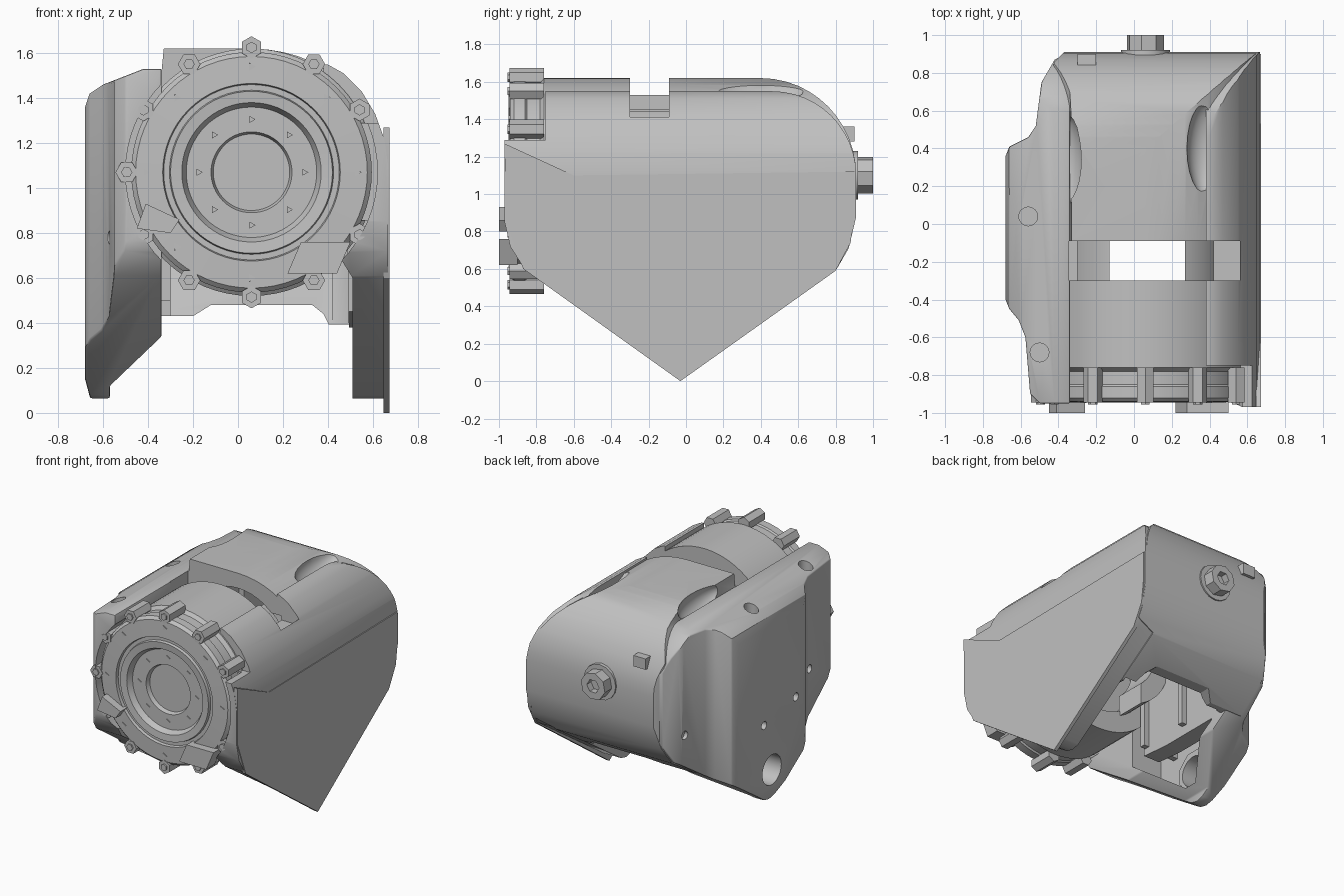
import bpy, bmesh, math
from mathutils import Vector, Matrix

cube = bpy.data.objects.get("Cube")
if cube:
    bpy.data.objects.remove(cube, do_unlink=True)

grey = bpy.data.materials.new("cast_grey")
grey.use_nodes = True
colour = (0.53, 0.53, 0.53, 1)
grey.diffuse_color = colour
grey.node_tree.nodes["Principled BSDF"].inputs["Base Color"].default_value = colour

CX, CZ = 0.06, 1.07      # drum axis


def finish(name, bm):
    bmesh.ops.recalc_face_normals(bm, faces=bm.faces)
    mesh = bpy.data.meshes.new(name)
    bm.to_mesh(mesh)
    bm.free()
    mesh.materials.append(grey)
    ob = bpy.data.objects.new(name, mesh)
    bpy.context.collection.objects.link(ob)
    return ob


def prism(name, pts, axis, a, b):
    """Extrude a 2D outline along an axis from a to b."""
    place = {"x": lambda p, t: (t, p[0], p[1]),
             "y": lambda p, t: (p[0], t, p[1]),
             "z": lambda p, t: (p[0], p[1], t)}[axis]
    bm = bmesh.new()
    face = bm.faces.new([bm.verts.new(place(p, a)) for p in pts])
    new = bmesh.ops.extrude_face_region(bm, geom=[face])["geom"]
    shift = Vector(place((0, 0), b - a))
    bmesh.ops.translate(bm, vec=shift, verts=[v for v in new if isinstance(v, bmesh.types.BMVert)])
    return finish(name, bm)


def box(name, x, y, z):
    return prism(name, [(x[0], z[0]), (x[1], z[0]), (x[1], z[1]), (x[0], z[1])], "y", *y)


def circle(u, v, r, n, turn=0.0):
    return [(u + r * math.cos(turn + math.tau * i / n),
             v + r * math.sin(turn + math.tau * i / n)) for i in range(n)]


def arc(u, v, ru, rv, start, end, n=12):
    steps = [math.radians(start + (end - start) * i / n) for i in range(n + 1)]
    return [(u + ru * math.cos(t), v + rv * math.sin(t)) for t in steps]


def lathe(name, profile, n=64):
    """Spin (radius, y) points around the drum axis."""
    bm = bmesh.new()
    vs = [bm.verts.new((CX + r, y, CZ)) for r, y in profile]
    edges = [bm.edges.new(pair) for pair in zip(vs, vs[1:])]
    bmesh.ops.spin(bm, geom=vs + edges, cent=(CX, 0, CZ), axis=(0, 1, 0),
                   angle=math.tau, steps=n)
    bmesh.ops.remove_doubles(bm, verts=bm.verts, dist=0.0005)
    return finish(name, bm)


def apply(ob, mod):
    bpy.context.view_layer.objects.active = ob
    bpy.ops.object.modifier_apply(modifier=mod.name)


def carve(ob, tool, operation="DIFFERENCE"):
    mod = ob.modifiers.new("carve", "BOOLEAN")
    mod.operation, mod.solver, mod.object = operation, "EXACT", tool
    apply(ob, mod)
    bpy.data.objects.remove(tool, do_unlink=True)


def round_edges(ob, width):
    mod = ob.modifiers.new("round", "BEVEL")
    mod.width, mod.segments, mod.limit_method = width, 2, "ANGLE"
    mod.angle_limit = math.radians(40)
    apply(ob, mod)


# Side outline shared by both covers (y, z)
side = ([(-0.09, 0.08), (-0.03, 0.065), (0.03, 0.08), (0.8, 0.6), (0.87, 0.72), (0.91, 0.88)]
        + arc(0.46, 1.1, 0.45, 0.45, 0, 90)
        + [(-0.95, 1.55), (-0.97, 1.5), (-0.97, 0.85), (-0.94, 0.72), (-0.87, 0.61)])
inner = [(y * 0.93, 0.9 + (z - 0.9) * 0.93) for y, z in side]
hollow = [p for p in inner if p[1] < 0.9]

# Right-hand flat cover, hollow behind its skin and hugging the drum
flat_cover = prism("flat_cover", side, "x", 0.3, 0.75)
carve(flat_cover, prism("cut", [(0.51, -0.1), (0.668, -0.1), (0.668, 1.1), (0.65, 1.22), (0.61, 1.33),
                                (0.55, 1.43), (0.47, 1.51), (0.38, 1.56), (0.38, 0.66), (0.46, 0.68),
                                (0.51, 0.6)], "y", -2, 2), "INTERSECT")
carve(flat_cover, prism("cut", hollow, "x", 0.2, 0.625))
carve(flat_cover, prism("cut", circle(CX, CZ, 0.535, 64), "y", -0.8, 0.8))
carve(flat_cover, box("cut", (0.3, 0.9), (-1.1, -0.75), (1.29, 1.7)))

# Thin outer skin with a pointed foot
prism("cover_skin", [(-0.03, 0.0), (0.8, 0.59), (0.88, 0.74), (0.9, 0.9), (0.9, 1.12),
                     (-0.6, 1.1), (-0.97, 1.27), (-0.965, 0.85), (-0.87, 0.6)], "x", 0.647, 0.673)

# Left-hand cover with a raised middle
raised_cover = prism("raised_cover", side, "x", -0.75, -0.3)
carve(raised_cover, prism("cut", [(-0.34, -0.95), (-0.5, -0.95), (-0.55, -0.9), (-0.575, -0.6),
                                  (-0.61, -0.51), (-0.66, -0.45), (-0.68, -0.4), (-0.68, 0.36),
                                  (-0.66, 0.41), (-0.56, 0.46), (-0.52, 0.52), (-0.49, 0.75),
                                  (-0.42, 0.87), (-0.34, 0.91)], "z", -1, 3), "INTERSECT")
carve(raised_cover, prism("cut", [(-0.57, 0.0), (-0.64, 0.0), (-0.68, 0.15), (-0.68, 1.36),
                                  (-0.66, 1.42), (-0.6, 1.46), (-0.42, 1.53), (-0.34, 1.53),
                                  (-0.34, 0.34), (-0.57, 0.12)], "y", -2, 2), "INTERSECT")
round_edges(raised_cover, 0.018)
carve(raised_cover, prism("cut", [(-0.42, 0.9), (-0.42, 0.42), (-0.08, 0.17), (0.02, 0.17),
                                  (0.4, 0.42), (0.4, 0.9)], "x", -0.59, -0.2))
carve(raised_cover, prism("cut", circle(-0.03, 0.29, 0.11, 32), "x", -1, 0))
for y, z in [(-0.31, 0.72), (0.06, 0.65), (0.72, 0.78), (-0.62, 0.78)]:
    carve(raised_cover, prism("cut", circle(y, z, 0.03, 16), "x", -0.9, -0.44))
for x, y in [(-0.56, 0.04), (-0.5, -0.68)]:
    carve(raised_cover, prism("cut", circle(x, y, 0.05, 16), "z", 1.38, 2))

# Clear both covers away from the drum face
for ob in (flat_cover, raised_cover):
    carve(ob, prism("cut", circle(CX, CZ, 0.56, 64), "y", -1.1, -0.78))

# Collar around the foot hole, with two ribs above it
collar = prism("foot_collar", circle(-0.03, 0.3, 0.15, 8, math.pi / 8), "x", -0.62, -0.54)
carve(collar, prism("cut", circle(-0.03, 0.29, 0.11, 32), "x", -1, 0))
for y in (-0.29, 0.1):
    box("inner_rib", (-0.6, -0.3), (y, y + 0.04), (0.5, 0.85))

# Rear body, rounded towards the back and open below
back = [(-0.3, 0.45), (0.48, 0.38), (0.8, 0.59), (0.87, 0.71), (0.91, 0.88)] + \
    arc(0.4, 1.1, 0.51, 0.52, 0, 90) + [(-0.3, 1.62)]
rear_body = prism("rear_body", back, "x", -0.5, 0.7)
carve(rear_body, prism("cut", [(-0.47, 0), (0.51, 0), (0.51, 0.6), (0.66, 0.65), (0.66, 1.1)]
                       + arc(CX, CZ, 0.6, 0.55, 8, 90)
                       + [(-0.33, 1.62), (-0.34, 1.52), (-0.47, 1.25)], "y", -2, 2), "INTERSECT")
carve(rear_body, prism("cut", [(-0.47, -1), (0.7, -1), (0.7, 0.95), (-0.33, 0.95),
                               (-0.42, 0.86), (-0.47, 0.74)], "z", -1, 3), "INTERSECT")
carve(rear_body, prism("cut", [(-0.34, 0), (0.5, 0)] + arc(CX, CZ, 0.42, 0.44, 0, 180, 24)
                       + [(-0.34, 1.07)], "y", -0.5, 0.5))
carve(rear_body, prism("cut", [(-0.5, 0.2), (0.4, 0.2), (0.53, 0.46), (0.68, 0.62), (0.78, 0.8),
                               (0.78, 1.1), (0.6, 1.4), (-0.5, 1.4)], "x", -0.3, 0.42))
carve(rear_body, prism("cut", [(-0.6, 0.2), (-0.6, 0.43), (-0.2, 0.43), (-0.12, 0.48), (0.33, 0.48),
                               (0.38, 0.44), (0.42, 0.36), (0.42, 0.2)], "y", -1, 1))

# Drum with stepped front face and hollow rear
lathe("drum", [(0, -0.87), (0.17, -0.87), (0.18, -0.9), (0.29, -0.9), (0.31, -0.94),
               (0.36, -0.945), (0.365, -0.925), (0.39, -0.925), (0.395, -0.945),
               (0.515, -0.94), (0.535, -0.92), (0.535, -0.86), (0.525, -0.85), (0.525, -0.78),
               (0.55, -0.76), (0.55, -0.3), (0.4, -0.3), (0.38, -0.42), (0.26, -0.42),
               (0.24, -0.36), (0.17, -0.36), (0.15, -0.5), (0, -0.5)])

# Split ring seen inside the slot
slot_ring = lathe("slot_ring", [(0.3, -0.31), (0.43, -0.31), (0.43, -0.08), (0.3, -0.08), (0.3, -0.31)])
carve(slot_ring, box("cut", (-0.13, 0.27), (-1, 1), (0, 2)))

# Shared slot across the top
for ob in (flat_cover, rear_body, raised_cover):
    carve(ob, box("cut", (-0.345, 0.56), (-0.3, -0.09), (1.37, 2)))

# Pockets in the rear body beside each cover
for x, y in [(0.38, 0.4), (-0.37, 0.34)]:
    bm = bmesh.new()
    bmesh.ops.create_uvsphere(bm, u_segments=24, v_segments=12, radius=1,
                              matrix=Matrix.Translation((x, y, 1.58)) @ Matrix.Diagonal((0.1, 0.25, 0.1, 1)))
    carve(rear_body, finish("cut", bm))

# Lugs and bolt heads around the drum
for i in range(1, 12):
    t = math.radians(30 * i)
    x, z = CX + 0.555 * math.cos(t), CZ + 0.555 * math.sin(t)
    prism("lug", circle(x, z, 0.05, 6, t), "y", -0.945, -0.76)
    prism("lug_bolt", circle(x, z, 0.025, 6, t), "y", -0.955, -0.94)
for i in range(8):
    t = math.radians(45 * i)
    prism("face_bolt", circle(CX + 0.47 * math.cos(t), CZ + 0.47 * math.sin(t), 0.02, 3), "y", -0.948, -0.93)
    prism("hub_bolt", circle(CX + 0.235 * math.cos(t), CZ + 0.235 * math.sin(t), 0.018, 3), "y", -0.907, -0.89)

# Pads on the lower front
prism("left_pad", [(0.22, 0.62), (0.44, 0.62), (0.5, 0.76), (0.28, 0.76)], "y", -1.0, -0.9)
prism("right_pad", [(-0.45, 0.82), (-0.3, 0.8), (-0.26, 0.86), (-0.41, 0.93)], "y", -1.0, -0.85)

# Rear plug and tab
plug = prism("rear_plug", circle(CX, 1.1, 0.1, 8, 0.2), "y", 0.86, 1.0)
carve(plug, prism("cut", circle(CX, 1.1, 0.05, 6), "y", 0.95, 1.1))
prism("plug_base", circle(CX, 1.1, 0.13, 16), "y", 0.85, 0.92)
box("rear_tab", (-0.3, -0.2), (0.78, 0.9), (1.28, 1.36))

# Smooth curved surfaces, keep hard edges
bpy.ops.object.select_all(action="DESELECT")
for ob in bpy.context.scene.objects:
    if ob.type == "MESH" and grey.name in ob.data.materials:
        ob.select_set(True)
        bpy.context.view_layer.objects.active = ob
bpy.ops.object.shade_smooth_by_angle(angle=math.radians(32))
